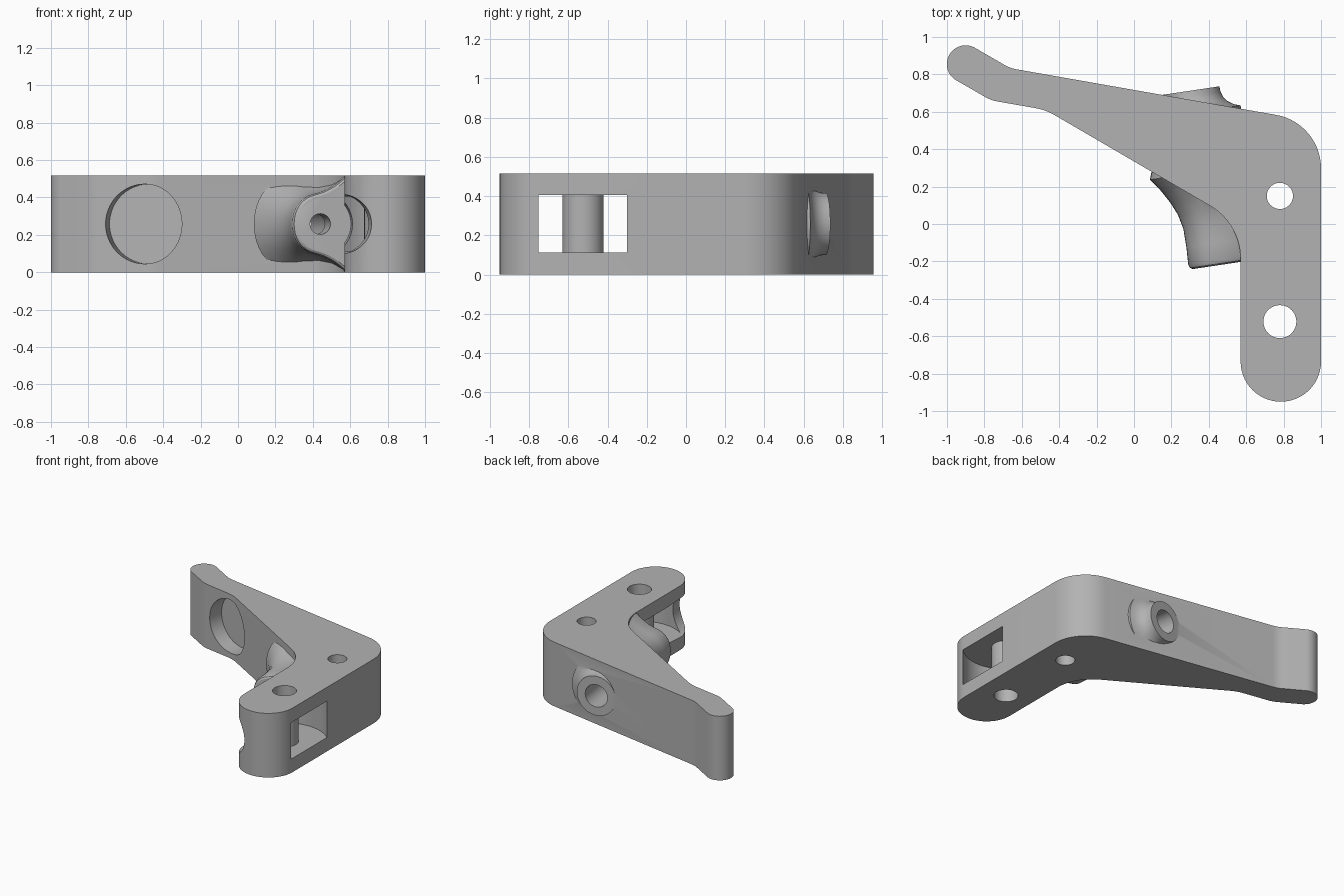
import bpy, bmesh, math
from mathutils import Vector, Matrix
from mathutils.geometry import interpolate_bezier

if bpy.data.objects.get("Cube"):
    bpy.data.objects.remove(bpy.data.objects["Cube"])

H, MID = 0.516, 0.258
grey = bpy.data.materials.new("plain grey")
grey.use_nodes = True
grey.diffuse_color = (0.45, 0.45, 0.45, 1)
grey.node_tree.nodes["Principled BSDF"].inputs["Base Color"].default_value = grey.diffuse_color


def finish(name, bm):
    bmesh.ops.recalc_face_normals(bm, faces=bm.faces)
    me = bpy.data.meshes.new(name)
    bm.to_mesh(me)
    bm.free()
    me.materials.append(grey)
    ob = bpy.data.objects.new(name, me)
    bpy.context.collection.objects.link(ob)
    return ob


def loft(name, rings):
    """Skin a stack of closed rings and cap both ends."""
    bm = bmesh.new()
    vs = [[bm.verts.new(p) for p in ring] for ring in rings]
    n = len(vs[0])
    for a, b in zip(vs, vs[1:]):
        for i in range(n):
            bm.faces.new((a[i], a[(i + 1) % n], b[(i + 1) % n], b[i]))
    bm.faces.new(vs[0])
    bm.faces.new(vs[-1])
    return finish(name, bm)


def turned(name, profile, origin, axis, n=64):
    """Round part from (radius, distance along axis) pairs."""
    m = Matrix.Translation(origin) @ Vector(axis).to_track_quat('Z', 'Y').to_matrix().to_4x4()
    turn = [2 * math.pi * i / n for i in range(n)]
    return loft(name, [[m @ Vector((r * math.cos(a), r * math.sin(a), d)) for a in turn]
                       for r, d in profile])


def rounded(corners, steps=14):
    """Polygon with an arc of the given radius at each corner."""
    out = []
    for i, (x, y, r) in enumerate(corners):
        p = Vector((x, y))
        u = (Vector(corners[i - 1][:2]) - p).normalized()
        v = (Vector(corners[(i + 1) % len(corners)][:2]) - p).normalized()
        half = u.angle(v) / 2
        c = p + (u + v).normalized() * r / math.sin(half)
        s, e = p + u * r / math.tan(half) - c, p + v * r / math.tan(half) - c
        sweep = s.angle_signed(e)
        for k in range(steps + 1):
            out.append(c + Matrix.Rotation(-sweep * k / steps, 2) @ s)
    return out


def combine(target, tool, op):
    mod = target.modifiers.new("cut", 'BOOLEAN')
    mod.operation, mod.object, mod.solver = op, tool, 'EXACT'
    bpy.context.view_layer.update()
    dg = bpy.context.evaluated_depsgraph_get()
    me = bpy.data.meshes.new_from_object(target.evaluated_get(dg))
    target.modifiers.clear()
    target.data = me
    bpy.data.objects.remove(tool)


# Main bent lever
outline = rounded([
    (-0.937, 0.992, 0.0995), (-0.662, 0.833, 0.2), (1, 0.541, 0.29),
    (1, -0.95, 0.2145), (0.57, -0.95, 0.2145), (0.57, 0.002, 0.33),
    (-0.472, 0.61, 0.3), (-0.764, 0.661, 0.2), (-1.037, 0.818, 0.0995)])
body = loft("bent_lever", [[(p.x, p.y, z) for p in outline] for z in (0, H)])

# Round slot around the pivot tube
UP = (0, 0, 1)
PIVOT = (0.78, -0.525, 0)
combine(body, turned("pivot_slot", [(0.315, 0.112), (0.315, 0.405)], PIVOT, UP, 96), 'DIFFERENCE')

# Clearance in line with the screw boss
SCREW = Vector((0.44, -0.222, MID))
AXIS = Vector((-0.148, 0.989, 0))
combine(body, turned("screw_clearance", [(0.165, -0.9), (0.165, -0.005)], SCREW, AXIS), 'DIFFERENCE')
combine(body, turned("pivot_tube", [(0.105, 0.08), (0.105, 0.43)], PIVOT, UP), 'UNION')

# Front boss: bell-shaped section that flares into the arm
bell = interpolate_bezier((0, 0), (0, 0.09), (0.05, 0.145), (0.11, 0.16), 10)
bell += interpolate_bezier((0.11, 0.16), (0.17, 0.175), (0.22, 0.2), (0.28, 0.257), 8)[1:]
sections = [(-0.222, 0.315, 0.9), (-0.214, 0.3, 0.96), (-0.195, 0.29, 1), (-0.1, 0.28, 1),
            (0, 0.264, 1.02), (0.08, 0.235, 1.1), (0.15, 0.195, 1.25),
            (0.22, 0.145, 1.45), (0.29, 0.085, 1.65), (0.36, 0.1, 1.65)]
rings = []
for y, left, grow in sections:
    half = [(left + p[0] * (0.575 - left) / 0.28, min(p[1] * grow, 0.2565)) for p in bell]
    half.append((0.62, 0.2565))
    loop = [(x, h) for x, h in reversed(half)] + [(x, -h) for x, h in half[1:]]
    rings.append([(x, y + 0.15 * (x - SCREW.x), MID + h) for x, h in loop])
combine(body, loft("front_boss", rings), 'UNION')

# Rear boss with a flared foot
BACK = SCREW + AXIS * 0.945
flare = [(0.158, 0), (0.16, -0.03), (0.17, -0.06), (0.19, -0.085), (0.22, -0.105),
         (0.255, -0.118), (0.255, -0.16)]
combine(body, turned("rear_boss", flare, BACK, AXIS), 'UNION')

# Screw bore and rear counterbore
combine(body, turned("screw_bore", [(0.055, -0.05), (0.055, 0.3)], SCREW, AXIS, 40), 'DIFFERENCE')
combine(body, turned("counterbore", [(0.09, -0.74), (0.09, 0.1)], BACK, AXIS, 48), 'DIFFERENCE')

# Vertical pin holes
for (x, y), r in (((0.78, 0.15), 0.07), ((0.78, -0.522), 0.088)):
    combine(body, turned("pin_hole", [(r, -0.1), (r, 0.7)], (x, y, 0), UP, 48), 'DIFFERENCE')

# Shallow round pocket in the inner face of the long arm
combine(body, turned("pocket", [(0.213, -0.5), (0.213, 0)], (-0.477, 0.735, MID),
                     (0.173, 0.985, 0), 80), 'DIFFERENCE')

bpy.context.view_layer.objects.active = body
body.select_set(True)
bpy.ops.object.shade_smooth_by_angle(angle=math.radians(30))
